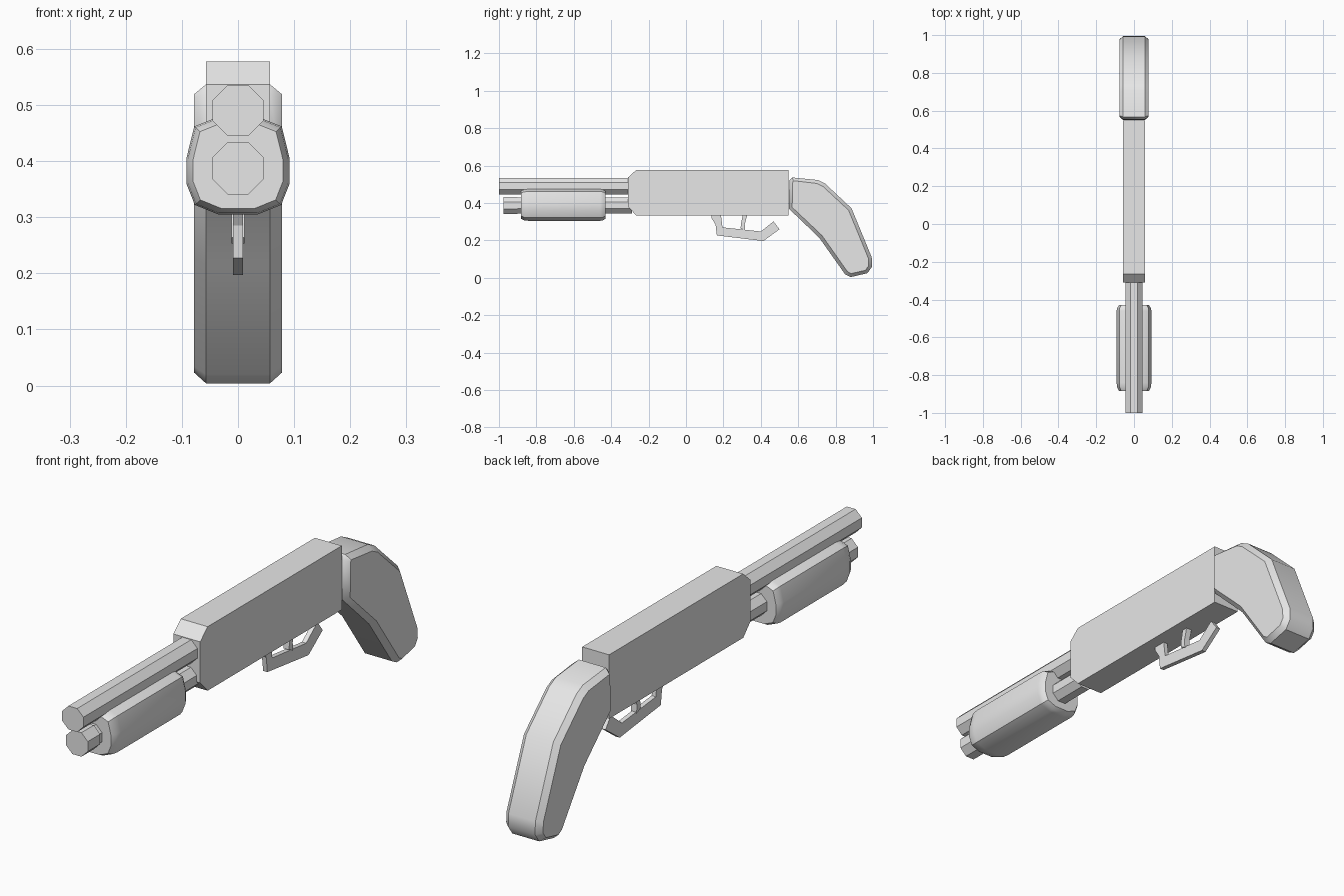
import bpy, bmesh, math

if "Cube" in bpy.data.objects:
    bpy.data.objects.remove(bpy.data.objects["Cube"])

GREY = (0.8, 0.8, 0.8, 1)
mat = bpy.data.materials.new("plain grey")
mat.use_nodes = True
mat.diffuse_color = GREY
bsdf = next(n for n in mat.node_tree.nodes if n.type == 'BSDF_PRINCIPLED')
bsdf.inputs["Base Color"].default_value = GREY


def finish(name, bm, smooth=None):
    """Turn a bmesh into a named object."""
    bmesh.ops.recalc_face_normals(bm, faces=bm.faces)
    mesh = bpy.data.meshes.new(name)
    bm.to_mesh(mesh)
    bm.free()
    mesh.materials.append(mat)
    ob = bpy.data.objects.new(name, mesh)
    bpy.context.collection.objects.link(ob)
    if smooth:
        bpy.ops.object.select_all(action='DESELECT')
        ob.select_set(True)
        bpy.context.view_layer.objects.active = ob
        bpy.ops.object.shade_smooth_by_angle(angle=math.radians(smooth))
    return ob


def loft(name, rings, smooth=None):
    """Skin matching rings of points and cap both ends."""
    bm = bmesh.new()
    loops = [[bm.verts.new(p) for p in ring] for ring in rings]
    n = len(loops[0])
    for a, b in zip(loops, loops[1:]):
        for i in range(n):
            j = (i + 1) % n
            bm.faces.new((a[i], a[j], b[j], b[i]))
    bm.faces.new(loops[0])
    bm.faces.new(loops[-1])
    return finish(name, bm, smooth)


def plate(name, outline, half):
    """Side outline (y, z) extruded evenly across x."""
    return loft(name, [[(x, y, z) for y, z in outline] for x in (-half, half)])


def tube(name, z, half, y0, y1):
    """Eight-sided rod along y with flats up and sideways."""
    r = half / math.cos(math.pi / 8)
    angles = [math.pi / 8 + i * math.pi / 4 for i in range(8)]
    return loft(name, [[(r * math.cos(a), y, z + r * math.sin(a)) for a in angles]
                       for y in (y0, y1)])


# Barrel and magazine
tube("barrel", 0.49, 0.045, -1.0, -0.29)
tube("magazine_tube", 0.387, 0.042, -0.92, -0.29)
tube("magazine_cap", 0.387, 0.046, -0.975, -0.9)

# Receiver with clipped front corners
plate("receiver", [(-0.31, 0.38), (-0.265, 0.333), (0.547, 0.333),
                   (0.547, 0.578), (-0.265, 0.578), (-0.31, 0.537)], 0.057)

# Sliding foregrip, tapered at both ends
half_section = [(0.035, 0.305), (0.077, 0.322), (0.092, 0.36),
                (0.092, 0.405), (0.078, 0.462), (0.043, 0.476)]
section = half_section + [(-x, z) for x, z in reversed(half_section)]
loft("foregrip",
     [[(x * s, y, 0.39 + (z - 0.39) * s) for x, z in section]
      for y, s in ((-0.883, 0.87), (-0.865, 0.97), (-0.84, 1),
                   (-0.46, 1), (-0.445, 0.97), (-0.43, 0.87))], 30)

# Pistol grip: slab whose side faces are raised with a bevelled rim
grip = [(0.55, 0.37), (0.553, 0.52), (0.567, 0.537), (0.705, 0.523),
        (0.745, 0.503), (0.885, 0.372), (0.993, 0.11), (0.995, 0.06),
        (0.97, 0.025), (0.88, 0.004), (0.85, 0.02), (0.712, 0.215)]
bm = bmesh.new()
base = bm.faces.new([bm.verts.new((-0.057, y, z)) for y, z in grip])
ext = bmesh.ops.extrude_face_region(bm, geom=[base])
bmesh.ops.translate(bm, vec=(0.114, 0, 0),
                    verts=[g for g in ext["geom"] if isinstance(g, bmesh.types.BMVert)])
bmesh.ops.recalc_face_normals(bm, faces=bm.faces)
sides = [f for f in bm.faces if abs(f.normal.x) > 0.9]
bmesh.ops.inset_region(bm, faces=sides, thickness=0.019, depth=0.021)
finish("pistol_grip", bm, 40)

# Trigger guard and trigger
plate("trigger_guard", [(0.136, 0.335), (0.187, 0.335), (0.195, 0.27),
                        (0.4, 0.248), (0.468, 0.302), (0.5, 0.26),
                        (0.414, 0.197), (0.165, 0.227), (0.158, 0.285),
                        (0.136, 0.32)], 0.009)
plate("trigger", [(0.303, 0.335), (0.327, 0.335), (0.314, 0.285),
                  (0.316, 0.253), (0.292, 0.264), (0.294, 0.29)], 0.012)
